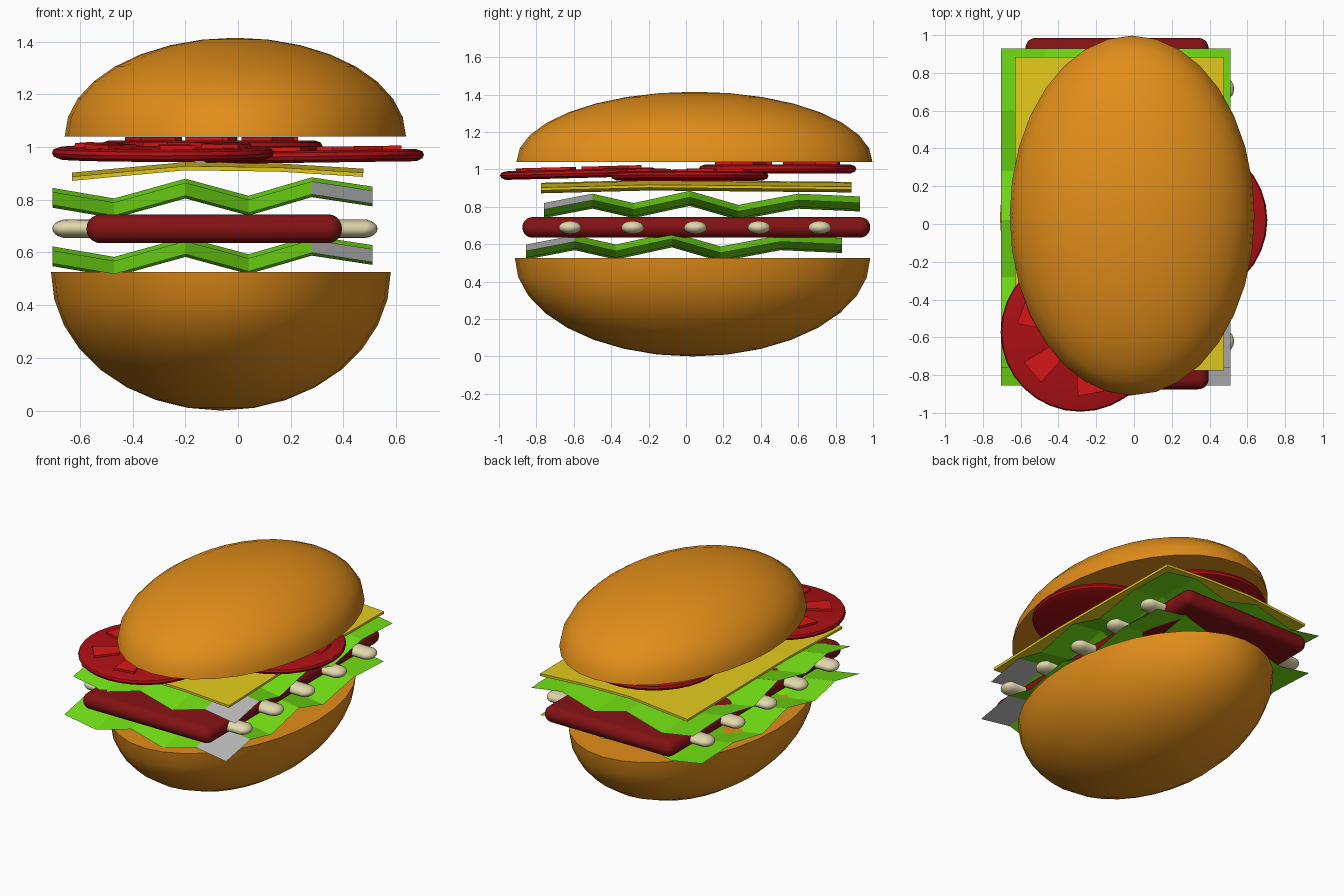
import bpy, bmesh
from math import radians, pi, cos, sin
from mathutils import Matrix, Vector

if "Cube" in bpy.data.objects:
    bpy.data.objects.remove(bpy.data.objects["Cube"])


def material(name, rgb):
    m = bpy.data.materials.new(name)
    m.diffuse_color = (*rgb, 1)
    m.use_nodes = True
    m.node_tree.nodes["Principled BSDF"].inputs["Base Color"].default_value = m.diffuse_color
    return m


BUN = material("bun", (0.76, 0.27, 0.01))
MEAT = material("meat", (0.23, 0.006, 0.007))
BONE = material("bone", (0.76, 0.69, 0.42))
LEAF = material("leaf", (0.17, 0.75, 0.007))
GREY = material("pale_leaf", (0.5, 0.5, 0.5))
CHEESE = material("cheese", (0.77, 0.59, 0.012))
TOMATO = material("tomato", (0.42, 0.005, 0.007))
FLESH = material("tomato_flesh", (0.7, 0.008, 0.008))


def finish(name, bm, mats, smooth=None):
    bmesh.ops.recalc_face_normals(bm, faces=bm.faces)
    me = bpy.data.meshes.new(name)
    bm.to_mesh(me)
    bm.free()
    for m in mats:
        me.materials.append(m)
    if smooth:
        me.shade_smooth()
        me.set_sharp_from_angle(angle=radians(smooth))
    ob = bpy.data.objects.new(name, me)
    bpy.context.collection.objects.link(ob)
    return ob


def bun(name, centre, radii, side):
    """Closed half ellipsoid; side +1 keeps the dome, -1 the bowl."""
    bm = bmesh.new()
    bmesh.ops.create_uvsphere(bm, u_segments=32, v_segments=16, radius=1)
    cut = bmesh.ops.bisect_plane(bm, geom=bm.verts[:] + bm.edges[:] + bm.faces[:],
                                 plane_co=(0, 0, 0), plane_no=(0, 0, -side),
                                 clear_outer=True, dist=1e-4)
    bmesh.ops.holes_fill(bm, edges=[e for e in bm.edges if e.is_boundary])
    bmesh.ops.transform(bm, matrix=Matrix.Translation(centre) @ Matrix.Diagonal((*radii, 1)),
                        verts=bm.verts)
    finish(name, bm, [BUN], 40)


def sheet(name, xs, ys, height, mats, grey=()):
    """Folded sheet over a grid of x and y positions."""
    bm = bmesh.new()
    v = [[bm.verts.new((x, y, height(i, j))) for i, x in enumerate(xs)]
         for j, y in enumerate(ys)]
    for j in range(len(ys) - 1):
        for i in range(len(xs) - 1):
            a, b, c, d = v[j][i], v[j][i + 1], v[j + 1][i + 1], v[j + 1][i]
            tris = ((a, b, c), (a, c, d)) if (i + j) % 2 else ((a, b, d), (b, c, d))
            for t in tris:
                bm.faces.new(t).material_index = int((i, j) in grey)
    return finish(name, bm, mats)


# Buns
bun("bottom_bun", (-0.065, 0.035, 0.525), (0.645, 0.95, 0.525), -1)
bun("top_bun", (-0.01, 0.045, 1.04), (0.648, 0.952, 0.375), 1)

# Rib patty
bm = bmesh.new()
bmesh.ops.create_cube(bm, size=1, matrix=Matrix.Translation((-0.09, 0.055, 0.69))
                      @ Matrix.Diagonal((0.97, 1.86, 0.11, 1)))
bmesh.ops.bevel(bm, geom=bm.edges[:], offset=0.054, segments=5, profile=0.5, affect='EDGES')
finish("rib_patty", bm, [MEAT], 40)

# Bones running across the patty
for k, y in enumerate((-0.62, -0.285, 0.05, 0.39, 0.715)):
    bm = bmesh.new()
    bmesh.ops.create_uvsphere(bm, u_segments=16, v_segments=10, radius=1,
                              matrix=Matrix.Rotation(pi / 2, 4, 'Y'))
    for v in bm.verts:
        s = 1 if v.co.x > 0 else -1
        v.co = Vector((-0.0875 + s * 0.5575 + v.co.x * 0.06,
                       y + v.co.y * 0.063, 0.69 + v.co.z * 0.036))
    finish(f"bone_{k + 1}", bm, [BONE], 60)

# Two crinkled lettuce leaves
FOLD_X = (0.81, 0.77, 0.845, 0.78, 0.85, 0.815)
FOLD_Y = (-0.03, 0.02, -0.03, 0.035, -0.04, 0.02, 0.005)
XS = (-0.705, -0.47, -0.2, 0.04, 0.28, 0.51)
YS = (-0.76, -0.5, -0.28, 0.02, 0.28, 0.6, 0.93)
for name, dy, dz in (("lower_lettuce", -0.095, -0.222), ("upper_lettuce", 0, 0)):
    sheet(name, XS, [y + dy for y in YS],
          lambda i, j: FOLD_X[i] + FOLD_Y[j] + dz, [LEAF, GREY], {(4, 0)})

# Cheese slice with drooping edges
DROOP = (0.885, 0.925, 0.92, 0.9)
cheese = sheet("cheese_slice", (-0.63, -0.2, 0.15, 0.475), (-0.775, -0.2, 0.35, 0.885),
               lambda i, j: DROOP[i] + (-0.005, 0.01, 0.005, 0)[j], [CHEESE])
mod = cheese.modifiers.new("thickness", 'SOLIDIFY')
mod.thickness = 0.016
mod.offset = 0


def tomato(name, centre, radius, turn, tilt):
    """Rounded slice with six raised flesh segments."""
    bm = bmesh.new()
    n = 32
    profile = ((0.93, -0.024), (0.985, -0.014), (1, 0), (0.985, 0.014), (0.93, 0.022))
    rings = [[bm.verts.new((radius * r * cos(2 * pi * i / n),
                            radius * r * sin(2 * pi * i / n), z)) for i in range(n)]
             for r, z in profile]
    for lo, hi in zip(rings, rings[1:]):
        for i in range(n):
            bm.faces.new((lo[i], lo[(i + 1) % n], hi[(i + 1) % n], hi[i]))
    bm.faces.new(rings[0][::-1])
    bm.faces.new(rings[-1])
    for k in range(6):
        a = turn + k * pi / 3
        quad = [(0.42, -0.27), (0.80, -0.21), (0.80, 0.21), (0.42, 0.27)]
        lo, hi = [[bm.verts.new((radius * r * cos(a + d), radius * r * sin(a + d), z))
                   for r, d in quad] for z in (0.015, 0.036)]
        faces = [bm.faces.new(hi), bm.faces.new(lo[::-1])]
        faces += [bm.faces.new((lo[i], lo[i - 3], hi[i - 3], hi[i])) for i in range(4)]
        for f in faces:
            f.material_index = 1
    ob = finish(name, bm, [TOMATO, FLESH], 35)
    ob.location = centre
    ob.rotation_euler = tilt


# Tomato slices
tomato("front_tomato", (-0.285, -0.573, 0.978), 0.421, radians(40), (radians(1.5), 0, 0))
tomato("right_tomato", (0.285, 0.02, 0.965), 0.421, radians(10), (0, radians(-0.8), 0))
tomato("back_tomato", (-0.1, 0.49, 1.003), 0.421, radians(25), (0, 0, 0))
